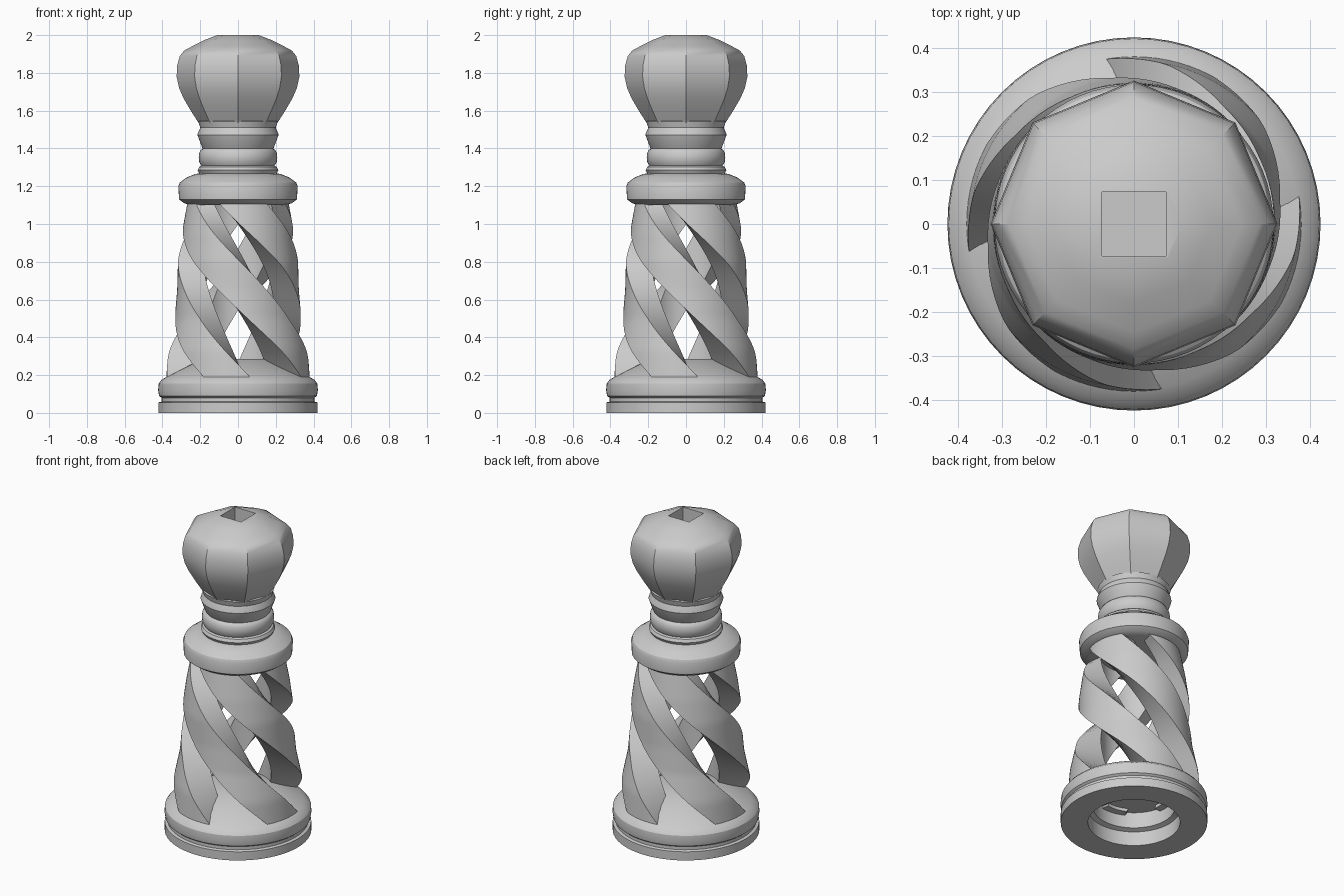
import bpy
import bmesh
from math import sin, cos, pi, radians

cube = bpy.data.objects.get("Cube")
if cube:
    bpy.data.objects.remove(cube, do_unlink=True)

gray = bpy.data.materials.new("light gray")
gray.use_nodes = True
gray.diffuse_color = (0.6, 0.6, 0.6, 1)
gray.node_tree.nodes["Principled BSDF"].inputs["Base Color"].default_value = (0.6, 0.6, 0.6, 1)


def finish(bm, name, angle=30):
    bmesh.ops.recalc_face_normals(bm, faces=bm.faces[:])
    mesh = bpy.data.meshes.new(name)
    bm.to_mesh(mesh)
    bm.free()
    obj = bpy.data.objects.new(name, mesh)
    bpy.context.collection.objects.link(obj)
    mesh.materials.append(gray)
    bpy.ops.object.select_all(action='DESELECT')
    obj.select_set(True)
    bpy.context.view_layer.objects.active = obj
    bpy.ops.object.shade_smooth_by_angle(angle=radians(angle))
    return obj


def loft(bm, rings):
    """Skin equal rings of vertices and cap both ends."""
    n = len(rings[0])
    for low, high in zip(rings, rings[1:]):
        for i in range(n):
            j = (i + 1) % n
            bm.faces.new((low[i], low[j], high[j], high[i]))
    bm.faces.new(rings[0])
    bm.faces.new(rings[-1])


def lathe(name, profile, sides=64):
    """Turn (radius, height) points around the z axis."""
    bm = bmesh.new()
    rings = [[bm.verts.new((r * cos(2 * pi * i / sides), r * sin(2 * pi * i / sides), z))
              for i in range(sides)] for r, z in profile]
    loft(bm, rings)
    return finish(bm, name)


# Base: stepped hole underneath, foot, groove, rounded ring, sloping top
lathe("base", [(0.235, 0.2), (0.235, 0.1), (0.265, 0.09), (0.265, 0), (0.422, 0),
               (0.422, 0.055), (0.405, 0.06), (0.405, 0.08), (0.418, 0.09),
               (0.423, 0.12), (0.42, 0.155), (0.405, 0.175), (0.375, 0.193),
               (0.19, 0.285)])

# Four thick twisted ribbons around a narrow open middle
RADII = [(0.18, 0.38), (0.33, 0.37), (0.5, 0.335), (0.65, 0.322),
         (0.8, 0.318), (0.95, 0.298), (1.11, 0.268)]
INNER_RADIUS = 0.19


def ribbon_radius(z):
    for (z0, r0), (z1, r1) in zip(RADII, RADII[1:]):
        if z <= z1:
            return r0 + (r1 - r0) * (z - z0) / (z1 - z0)
    return RADII[-1][1]


def arc(start, end, count=10):
    return [radians(start + (end - start) * k / count) for k in range(count + 1)]


def ribbon(name, turn, steps=40):
    bm = bmesh.new()
    rings = []
    for s in range(steps + 1):
        t = s / steps
        z = 0.18 + 0.93 * t
        middle = turn - 8 - 140 * t - 26 * t * t
        half = 19 + 9 * t
        outer, inner = ribbon_radius(z), INNER_RADIUS
        path = [(outer, a) for a in arc(middle - half, middle + half)]
        path += [(inner, a) for a in arc(middle + half + 14 * t, middle - half - 2 * t)]
        rings.append([bm.verts.new((r * cos(a), r * sin(a), z)) for r, a in path])
    loft(bm, rings)
    finish(bm, name)


for i, side in enumerate(("left", "back", "right", "front")):
    ribbon(side + "_ribbon", 90 * i)

# Wide collar on top of the ribbons
lathe("collar", [(0.25, 1.1), (0.285, 1.11), (0.312, 1.13), (0.316, 1.2),
                 (0.308, 1.22), (0.27, 1.247), (0.225, 1.265), (0.19, 1.27)])

# Neck rings
lathe("lower_neck_ring", [(0.19, 1.26), (0.205, 1.268), (0.214, 1.285),
                          (0.205, 1.303), (0.19, 1.31)])
lathe("upper_neck_ring", [(0.18, 1.303), (0.195, 1.31), (0.205, 1.328), (0.208, 1.353),
                          (0.205, 1.378), (0.195, 1.394), (0.18, 1.402)])
lathe("neck_band", [(0.18, 1.39), (0.188, 1.4), (0.215, 1.472), (0.212, 1.482),
                    (0.2, 1.51), (0.21, 1.543), (0.19, 1.55)])

# Eight-sided head with a square socket in its flat top
head = lathe("head", [(0.205, 1.53), (0.215, 1.545), (0.25, 1.6), (0.288, 1.665),
                      (0.312, 1.72), (0.325, 1.78), (0.322, 1.84), (0.308, 1.89),
                      (0.285, 1.918), (0.245, 1.94), (0.18, 1.973), (0.11, 2.0)], 8)
bm = bmesh.new()
bmesh.ops.create_cube(bm, size=0.145)
bmesh.ops.translate(bm, verts=bm.verts[:], vec=(0, 0, 1.95))
cutter = finish(bm, "socket_cutter")
cutter.hide_render = True
bpy.context.view_layer.objects.active = head
cut = head.modifiers.new("socket", 'BOOLEAN')
cut.operation = 'DIFFERENCE'
cut.solver = 'EXACT'
cut.object = cutter
# Bake the cut, then drop the cutter and set the shading of the new edges
bpy.ops.object.modifier_move_to_index(modifier="socket", index=0)
bpy.ops.object.modifier_apply(modifier="socket")
bpy.data.objects.remove(cutter, do_unlink=True)
bpy.ops.object.select_all(action='DESELECT')
head.select_set(True)
bpy.ops.object.shade_smooth_by_angle(angle=radians(30))
